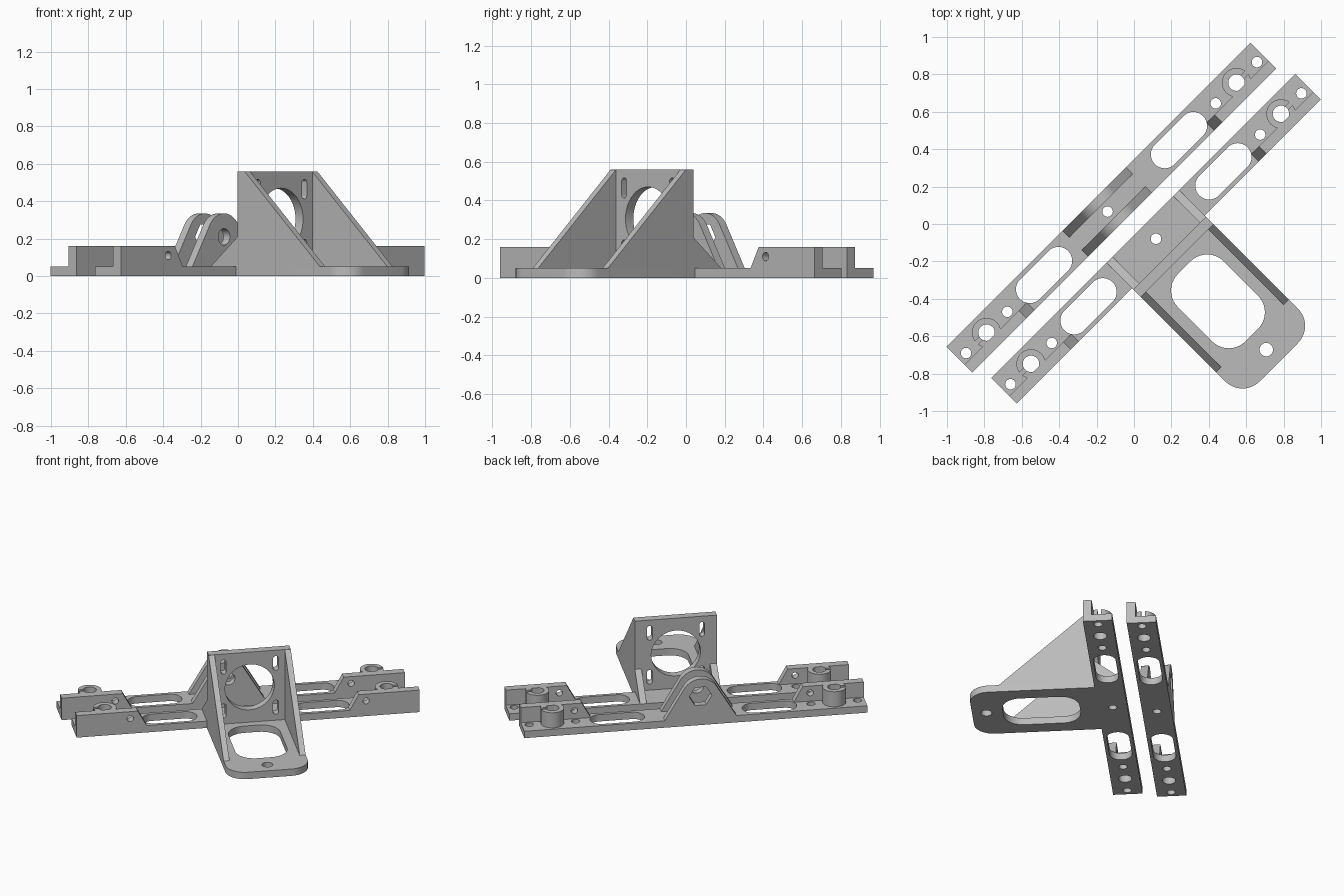
import bpy, bmesh
from math import pi, cos, sin, atan2, acos, hypot
from mathutils import Matrix, Vector

cube = bpy.data.objects.get("Cube")
if cube:
    bpy.data.objects.remove(cube, do_unlink=True)

grey = bpy.data.materials.new("light grey plastic")
grey.use_nodes = True
grey.diffuse_color = (0.5, 0.5, 0.5, 1)
grey.node_tree.nodes["Principled BSDF"].inputs["Base Color"].default_value = (0.5, 0.5, 0.5, 1)

# Frames: the whole assembly is turned 45 degrees about z
TURN = Matrix.Rotation(pi / 4, 4, 'Z')
FLAT = Matrix.Identity(4)                     # extrudes upward
UPRIGHT = Matrix.Rotation(pi / 2, 4, 'X')     # profile (u, z), extrudes toward the front
SIDE = Matrix(((0, 0, 1, 0), (1, 0, 0, 0), (0, 1, 0, 0), (0, 0, 0, 1)))  # profile (w, z), extrudes along u
parts = []


def arc(cx, cy, r, start, end, n=24):
    return [(cx + r * cos(start + (end - start) * i / n),
             cy + r * sin(start + (end - start) * i / n)) for i in range(n + 1)]


def circle(cx, cy, r, n=32):
    return arc(cx, cy, r, 0, 2 * pi, n)[:-1]


def rect(x0, x1, y0, y1):
    return [(x0, y0), (x1, y0), (x1, y1), (x0, y1)]


def round_rect(cx, cy, a, b, r):
    pts = []
    for k, (sx, sy) in enumerate(((1, 1), (-1, 1), (-1, -1), (1, -1))):
        pts += arc(cx + sx * (a - r), cy + sy * (b - r), r, k * pi / 2, (k + 1) * pi / 2, 10)
    return pts


def plate(name, loops, depth, origin, frame):
    """Extrude an outline (first loop) with holes (other loops)."""
    curve = bpy.data.curves.new(name, 'CURVE')
    curve.dimensions = '2D'
    curve.fill_mode = 'BOTH'
    curve.extrude = depth / 2
    for loop in loops:
        spline = curve.splines.new('POLY')
        spline.points.add(len(loop) - 1)
        for point, (x, y) in zip(spline.points, loop):
            point.co = (x, y, 0, 1)
        spline.use_cyclic_u = True
    temp = bpy.data.objects.new(name + " outline", curve)
    bpy.context.scene.collection.objects.link(temp)
    bpy.context.view_layer.update()
    graph = bpy.context.evaluated_depsgraph_get()
    mesh = bpy.data.meshes.new_from_object(temp.evaluated_get(graph))
    bpy.data.objects.remove(temp, do_unlink=True)
    bpy.data.curves.remove(curve)

    bm = bmesh.new()
    bm.from_mesh(mesh)
    bmesh.ops.translate(bm, verts=bm.verts, vec=(0, 0, depth / 2))
    bmesh.ops.remove_doubles(bm, verts=bm.verts, dist=0.00005)
    bmesh.ops.recalc_face_normals(bm, faces=bm.faces)
    bm.to_mesh(mesh)
    bm.free()
    mesh.materials.clear()
    mesh.materials.append(grey)
    obj = bpy.data.objects.new(name, mesh)
    obj.matrix_world = TURN @ Matrix.Translation(Vector(origin)) @ frame
    bpy.context.scene.collection.objects.link(obj)
    parts.append(obj)
    return obj


BASE = 0.05     # floor thickness
WALL = 0.16     # height of the end walls
HALF = 0.097    # half width of a rail


def rail(name, u, w, centre_hole):
    # Floor strip with screw holes and slots
    loops = [rect(-1.149, 1.149, -HALF, HALF), circle(centre_hole, 0, 0.028)]
    for s in (-1, 1):
        loops += [circle(s * 1.1, 0, 0.028), circle(s * 0.945, 0, 0.044),
                  circle(s * 0.788, 0, 0.028), round_rect(s * 0.51, 0, 0.182, 0.074, 0.0735)]
    plate(name + "_floor", loops, BASE, (u, w, 0), FLAT)
    for s, end in ((-1, "right"), (1, "left")):
        # End wall with a sloped inner end and a cross hole
        wall = [(s * 1.149, BASE), (s * 1.149, WALL), (s * 0.74, WALL), (s * 0.68, BASE)]
        plate(f"{name}_{end}_wall", [wall, circle(s * 0.79, 0.11, 0.022)],
              0.058, (u, w - HALF + 0.058, 0), UPRIGHT)
        # Split clamp boss for a vertical rod
        turn = 0 if s > 0 else pi
        boss = (arc(s * 0.945, 0, 0.078, turn + 0.15, turn + 2 * pi - 0.15, 32)
                + arc(s * 0.945, 0, 0.044, turn + 2 * pi - 0.27, turn + 0.27, 32))
        plate(f"{name}_{end}_rod_boss", [boss], WALL - BASE, (u, w, BASE), FLAT)


rail("back_rail", -0.023, 0.147, -0.03)
rail("front_rail", 0.027, -0.139, 0)

# Hinge lugs on the back rail, tangent sides running into a round top
base_half, pivot, radius = 0.24, 0.21, 0.125
drop = pivot - BASE
tangent = atan2(-drop, base_half) + acos(radius / hypot(base_half, drop))
lug = ([(-base_half, BASE), (base_half, BASE)]
       + arc(0, pivot, radius, tangent, pi - tangent))
plate("hinge_lug_back", [lug, circle(0, pivot, 0.075, 6)], 0.05, (-0.055, 0.244, 0), UPRIGHT)
plate("hinge_lug_front", [lug, circle(0, pivot, 0.044)], 0.05, (-0.055, 0.1, 0), UPRIGHT)

# Bracket foot with rounded front corners and a large opening
MID, WIDE, FRONT, BACK = 0.025, 0.275, -1.07, -0.236
corner = 0.13
foot = ([(WIDE, BACK), (-WIDE, BACK)]
        + arc(-WIDE + corner, FRONT + corner, corner, pi, 1.5 * pi, 12)
        + arc(WIDE - corner, FRONT + corner, corner, 1.5 * pi, 2 * pi, 12))
plate("bracket_foot", [foot, round_rect(0, -0.61, 0.173, 0.255, 0.125), circle(0, -0.975, 0.036)],
      BASE, (MID, 0, 0), FLAT)

# Upright motor plate with a round opening and four slots
TOP = 0.56
face = [rect(-WIDE, WIDE, BASE, TOP), circle(0, 0.305, 0.165, 48)]
for su in (-1, 1):
    for sz in (-1, 1):
        face.append(round_rect(su * 0.175, 0.305 + sz * 0.16, 0.018, 0.052, 0.0175))
plate("motor_plate", face, 0.057, (MID, -0.245, 0), UPRIGHT)

# Triangular side gussets in front, small ribs behind
gusset = [(-0.30, BASE), (-0.30, TOP), (-0.87, BASE)]
rib = [(-0.246, BASE), (-0.246, 0.21), (-0.042, BASE)]
for s, side in ((-1, "right"), (1, "left")):
    for label, shape, thick in (("gusset", gusset, 0.04), ("rib", rib, 0.045)):
        start = MID - WIDE if s < 0 else MID + WIDE - thick
        plate(f"{side}_{label}", [shape], thick, (start, 0, 0), SIDE)

# Smooth the round surfaces, keep edges sharp
bpy.ops.object.select_all(action='DESELECT')
for obj in parts:
    obj.select_set(True)
bpy.context.view_layer.objects.active = parts[0]
bpy.ops.object.shade_smooth_by_angle(angle=pi / 6)
